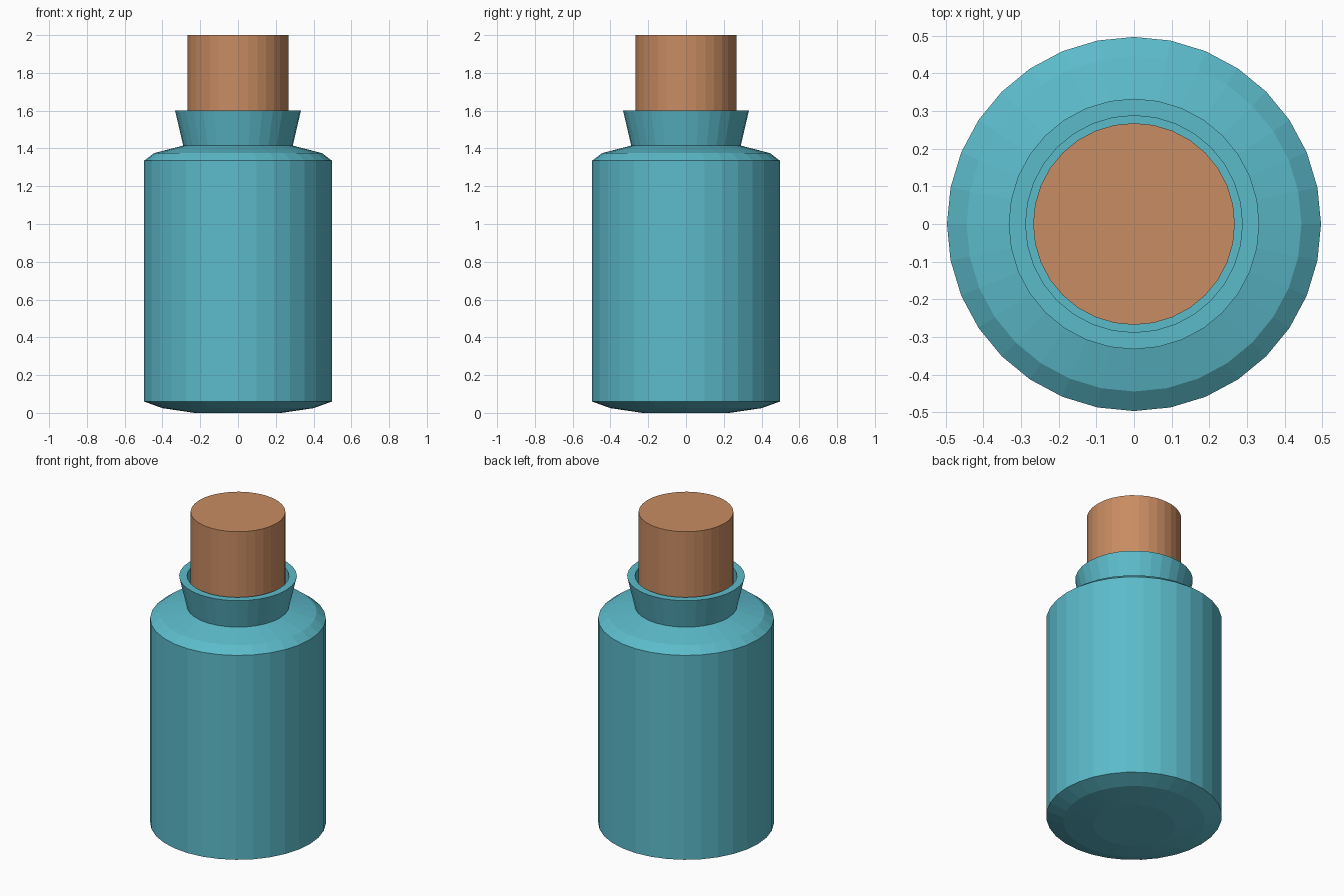
import bpy
import bmesh
from math import cos, sin, tau

SIDES = 32

cube = bpy.data.objects.get("Cube")
if cube:
    bpy.data.objects.remove(cube, do_unlink=True)


def material(name, color):
    mat = bpy.data.materials.new(name)
    mat.use_nodes = True
    mat.diffuse_color = color
    mat.node_tree.nodes["Principled BSDF"].inputs["Base Color"].default_value = color
    return mat


def lathe(name, profile, mat):
    """Revolve (radius, height) points around z and cap both ends."""
    bm = bmesh.new()
    rings = [[bm.verts.new((r * cos(tau * i / SIDES), r * sin(tau * i / SIDES), z))
              for i in range(SIDES)] for r, z in profile]
    for low, high in zip(rings, rings[1:]):
        for i in range(SIDES):
            j = (i + 1) % SIDES
            bm.faces.new((low[i], low[j], high[j], high[i]))
    bm.faces.new(rings[0][::-1])
    bm.faces.new(rings[-1])
    mesh = bpy.data.meshes.new(name)
    bm.to_mesh(mesh)
    bm.free()
    mesh.materials.append(mat)
    obj = bpy.data.objects.new(name, mesh)
    bpy.context.collection.objects.link(obj)
    return obj


teal = material("teal glass", (0.107, 0.497, 0.597, 1))
brown = material("cork brown", (0.578, 0.262, 0.122, 1))

# Bottle: shallow rounded base, straight wall, shoulder, flared neck, recessed mouth
lathe("bottle", [(0.23, 0), (0.40, 0.025), (0.497, 0.06), (0.497, 1.335),
                 (0.445, 1.375), (0.29, 1.415), (0.333, 1.6),
                 (0.288, 1.6), (0.288, 1.43)], teal)

# Stopper standing in the mouth
lathe("cork", [(0.268, 1.42), (0.268, 2)], brown)
